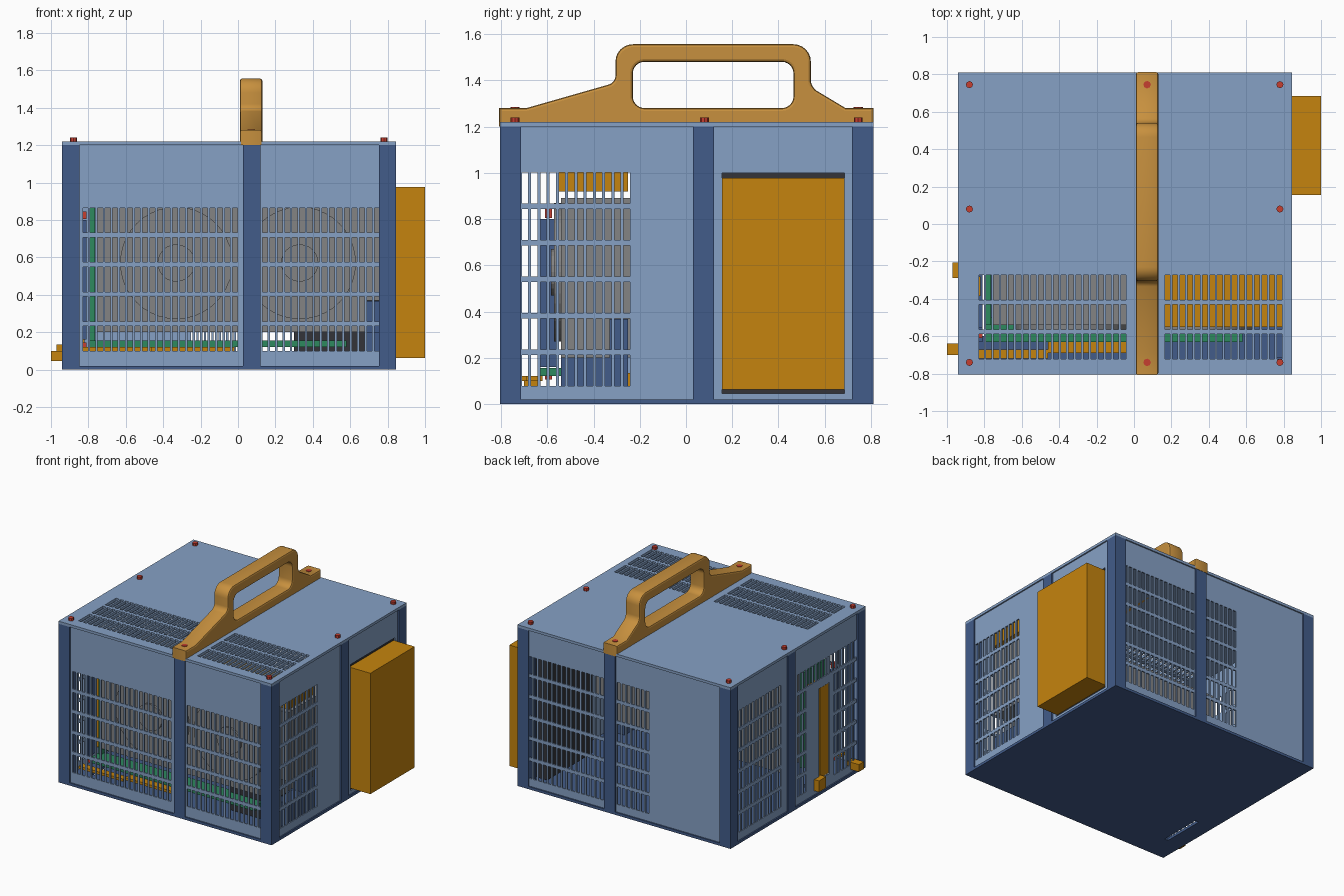
import bpy, bmesh, math
from mathutils import Vector

if "Cube" in bpy.data.objects:
    bpy.data.objects.remove(bpy.data.objects["Cube"])


def material(name, r, g, b):
    m = bpy.data.materials.new(name)
    m.diffuse_color = [(c / 255 / 12.92 if c < 10 else ((c / 255 + 0.055) / 1.055) ** 2.4)
                       for c in (r, g, b)] + [1]
    m.use_nodes = True
    m.node_tree.nodes["Principled BSDF"].inputs["Base Color"].default_value = m.diffuse_color
    return m


LIGHT = material("light_blue", 134, 161, 197)
DARK = material("dark_blue", 66, 92, 138)
ORANGE = material("orange", 197, 132, 14)
TAN = material("handle_tan", 199, 144, 62)
GREY = material("grey", 132, 132, 132)
RED = material("red", 198, 62, 48)
GREEN = material("green", 45, 138, 95)
BLACK = material("charcoal", 52, 52, 56)

X0, X1, Y0, Y1 = -0.94, 0.845, -0.805, 0.81
TOP = 1.22


def finish(name, bm, mat):
    bmesh.ops.recalc_face_normals(bm, faces=bm.faces)
    me = bpy.data.meshes.new(name)
    bm.to_mesh(me)
    bm.free()
    me.materials.append(mat)
    ob = bpy.data.objects.new(name, me)
    bpy.context.collection.objects.link(ob)
    return ob


def box(name, mat, x, y, z):
    bm = bmesh.new()
    bmesh.ops.create_cube(bm, size=1)
    for v in bm.verts:
        v.co = [r[0] if c < 0 else r[1] for c, r in zip(v.co, (x, y, z))]
    return finish(name, bm, mat)


def cylinder(name, mat, centre, radius, depth, sides, along_y=False):
    bm = bmesh.new()
    bmesh.ops.create_cone(bm, cap_ends=True, segments=sides, radius1=radius,
                          radius2=radius, depth=depth)
    ob = finish(name, bm, mat)
    ob.location = centre
    if along_y:
        ob.rotation_euler.x = math.pi / 2
    return ob


def slots(a, b, cols, rows):
    """Grid of ventilation slots as rectangles (a0, a1, b0, b1)."""
    return [(a + i * 0.04, a + i * 0.04 + 0.027, b + j * 0.158, b + j * 0.158 + 0.133)
            for i in range(cols) for j in range(rows)]


def panel(name, mat, axis, pos, thick, a, b, holes=()):
    """Sheet perpendicular to an axis, with rectangular holes left out."""
    def place(u, v):
        p = [u, v]
        p.insert(axis, pos)
        return Vector(p)
    us = sorted({round(c, 4) for h in holes for c in h[:2]} | set(a))
    vs = sorted({round(c, 4) for h in holes for c in h[2:]} | set(b))
    bm = bmesh.new()
    grid = [[bm.verts.new(place(u, v)) for v in vs] for u in us]
    for i in range(len(us) - 1):
        for j in range(len(vs) - 1):
            cu, cv = (us[i] + us[i + 1]) / 2, (vs[j] + vs[j + 1]) / 2
            if not any(h[0] < cu < h[1] and h[2] < cv < h[3] for h in holes):
                bm.faces.new((grid[i][j], grid[i + 1][j], grid[i + 1][j + 1], grid[i][j + 1]))
    bmesh.ops.delete(bm, geom=[v for v in bm.verts if not v.link_faces], context='VERTS')
    ext = bmesh.ops.extrude_face_region(bm, geom=bm.faces[:])
    shift = Vector((0, 0, 0))
    shift[axis] = thick
    bmesh.ops.translate(bm, vec=shift,
                        verts=[g for g in ext["geom"] if isinstance(g, bmesh.types.BMVert)])
    return finish(name, bm, mat)


# Base tray and lid
panel("base_plate", DARK, 2, 0, 0.02, (X0, X1), (Y0, Y1), [(-0.81, -0.78, -0.6, -0.27)])
panel("lid", LIGHT, 2, 1.2, 0.02, (X0, X1), (Y0, Y1),
      slots(-0.83, -0.722, 20, 3) + slots(0.165, -0.722, 16, 3))

# Corner and middle posts
W = 0.092
for i, x in enumerate((X0, X1 - W)):
    for j, y in enumerate((Y0, Y1 - W)):
        box(f"corner_post_{i}{j}", DARK, (x, x + W), (y, y + W), (0.02, 1.2))
for name, y in (("front_post", Y0), ("back_post", Y1 - 0.03)):
    box(name, DARK, (0.027, 0.119), (y, y + 0.03), (0.02, 1.2))
for name, x in (("left_post", X0), ("right_post", X1 - 0.03)):
    box(name, DARK, (x, x + 0.03), (0.03, 0.122), (0.02, 1.2))

# Slotted side panels, slightly set back from the posts
ax, ay, az = (X0 + 0.02, X1 - 0.02), (Y0 + 0.02, Y1 - 0.02), (0.02, 1.2)
panel("front_panel", LIGHT, 1, Y0 + 0.01, 0.01, ax, az,
      slots(-0.83, 0.1, 21, 5) + slots(0.13, 0.1, 16, 5))
panel("back_panel", LIGHT, 1, Y1 - 0.02, 0.01, ax, az,
      slots(0.13, 0.078, 16, 6) + slots(-0.25, 0.078, 7, 6))
panel("right_panel", LIGHT, 0, X1 - 0.02, 0.01, ay, az,
      slots(-0.71, 0.078, 12, 6) + [(0.155, 0.685, 0.045, 1.0)])
side = [h for h in slots(-0.71, 0.078, 18, 6)
        if h[2] > 0.85 or h[1] < -0.41 or h[0] > -0.13]
panel("left_panel", LIGHT, 0, X0 + 0.01, 0.01, ay, az,
      side + slots(0.19, 0.078, 13, 6) + [(-0.39, -0.26, 0.11, 0.8)])

# Side unit standing out of the right panel
box("side_unit", ORANGE, (0.7, 1.0), (0.155, 0.685), (0.062, 0.977))
box("side_unit_bay", BLACK, (0.68, 0.823), (0.15, 0.69), (0.04, 1.005))

# Left side connectors
box("port_bar", ORANGE, (-0.925, -0.82), (-0.385, -0.28), (0.115, 0.795))
box("tall_plug", ORANGE, (-0.97, -0.9), (-0.29, -0.205), (0.05, 0.135))
box("low_plug", ORANGE, (-1.0, -0.9), (-0.7, -0.64), (0.045, 0.1))

# Internal parts seen through the slots
box("cooler_upper", GREY, (-0.76, 0.8), (-0.54, -0.05), (0.37, 0.89))
box("cooler_lower", GREY, (-0.76, 0.68), (-0.54, -0.05), (0.2, 0.37))
for i, x in enumerate((-0.33, 0.33)):
    cylinder(f"fan_{i}", GREY, (x, -0.55, 0.57), 0.3, 0.04, 40, True)
    cylinder(f"fan_hub_{i}", GREY, (x, -0.575, 0.57), 0.1, 0.02, 24, True)
box("upper_unit", ORANGE, (0.15, 0.81), (-0.55, -0.25), (0.92, 1.03))
box("circuit_board", GREEN, (-0.8, 0.58), (-0.63, -0.5), (0.12, 0.155))
box("edge_board", GREEN, (-0.79, -0.765), (-0.54, -0.27), (0.155, 0.88))
box("terminal_left", ORANGE, (-0.83, -0.46), (-0.72, -0.67), (0.1, 0.12))
box("terminal_right", ORANGE, (-0.46, -0.02), (-0.69, -0.62), (0.1, 0.12))
box("connector_block", BLACK, (0.3, 0.68), (-0.53, -0.4), (0.02, 0.2))
box("bracket_foot", DARK, (0.69, 0.8), (-0.54, -0.25), (0.02, 0.2))
box("bracket", DARK, (0.69, 0.8), (-0.33, -0.25), (0.2, 0.368))
box("inner_bracket", DARK, (-0.835, -0.81), (-0.63, -0.55), (0.16, 0.8))
for z in (0.125, 0.825):
    box("inner_clip", RED, (-0.83, -0.81), (-0.61, -0.58), (z - 0.02, z + 0.02))


# Handle: rounded side outline with a grip opening
def rounded(points):
    """Outline from (y, z, corner radius)."""
    out = []
    n = len(points)
    for i, (y, z, r) in enumerate(points):
        p = Vector((y, z))
        if r == 0:
            out.append(p)
            continue
        before = (Vector(points[i - 1][:2]) - p).normalized() * r
        after = (Vector(points[(i + 1) % n][:2]) - p).normalized() * r
        for k in range(7):
            t = k / 6
            # circular-like blend between the two tangent points
            w = 0.7071 * 2 * t * (1 - t)
            d = (1 - t) ** 2 + w + t * t
            out.append(p + (before * (1 - t) ** 2 + after * t * t) / d)
    return out


outer = [(-0.808, 1.2, 0), (-0.808, 1.28, 0), (-0.69, 1.28, 0), (-0.305, 1.39, 0.03),
         (-0.305, 1.556, 0.075), (0.54, 1.556, 0.075), (0.54, 1.37, 0.03),
         (0.69, 1.28, 0), (0.812, 1.28, 0), (0.812, 1.2, 0)]
opening = [(-0.23, 1.28, 0.05), (-0.23, 1.48, 0.05), (0.465, 1.48, 0.05), (0.465, 1.28, 0.05)]
cu = bpy.data.curves.new("handle", 'CURVE')
cu.dimensions = '2D'
cu.fill_mode = 'BOTH'
cu.extrude = 0.048
cu.bevel_depth = 0.012
cu.bevel_resolution = 1
cu.offset = -0.012
for loop in (outer, opening):
    pts = rounded(loop)
    sp = cu.splines.new('POLY')
    sp.points.add(len(pts) - 1)
    for q, p in zip(sp.points, pts):
        q.co = (p.x, p.y, 0, 1)
    sp.use_cyclic_u = True
handle = bpy.data.objects.new("handle", cu)
bpy.context.collection.objects.link(handle)
handle.rotation_euler = (math.pi / 2, 0, math.pi / 2)
handle.location.x = 0.07
cu.materials.append(TAN)
bpy.context.view_layer.objects.active = handle
handle.select_set(True)
bpy.ops.object.convert(target='MESH')
bpy.ops.object.shade_smooth_by_angle(angle=math.radians(30))

# Screws on the lid and handle feet
for y in (-0.74, 0.08, 0.745):
    for x in (-0.88, 0.78):
        cylinder("lid_screw", RED, (x, y, TOP + 0.01), 0.019, 0.02, 8)
for y in (-0.74, 0.745):
    cylinder("handle_screw", RED, (0.07, y, 1.281), 0.02, 0.006, 8)
